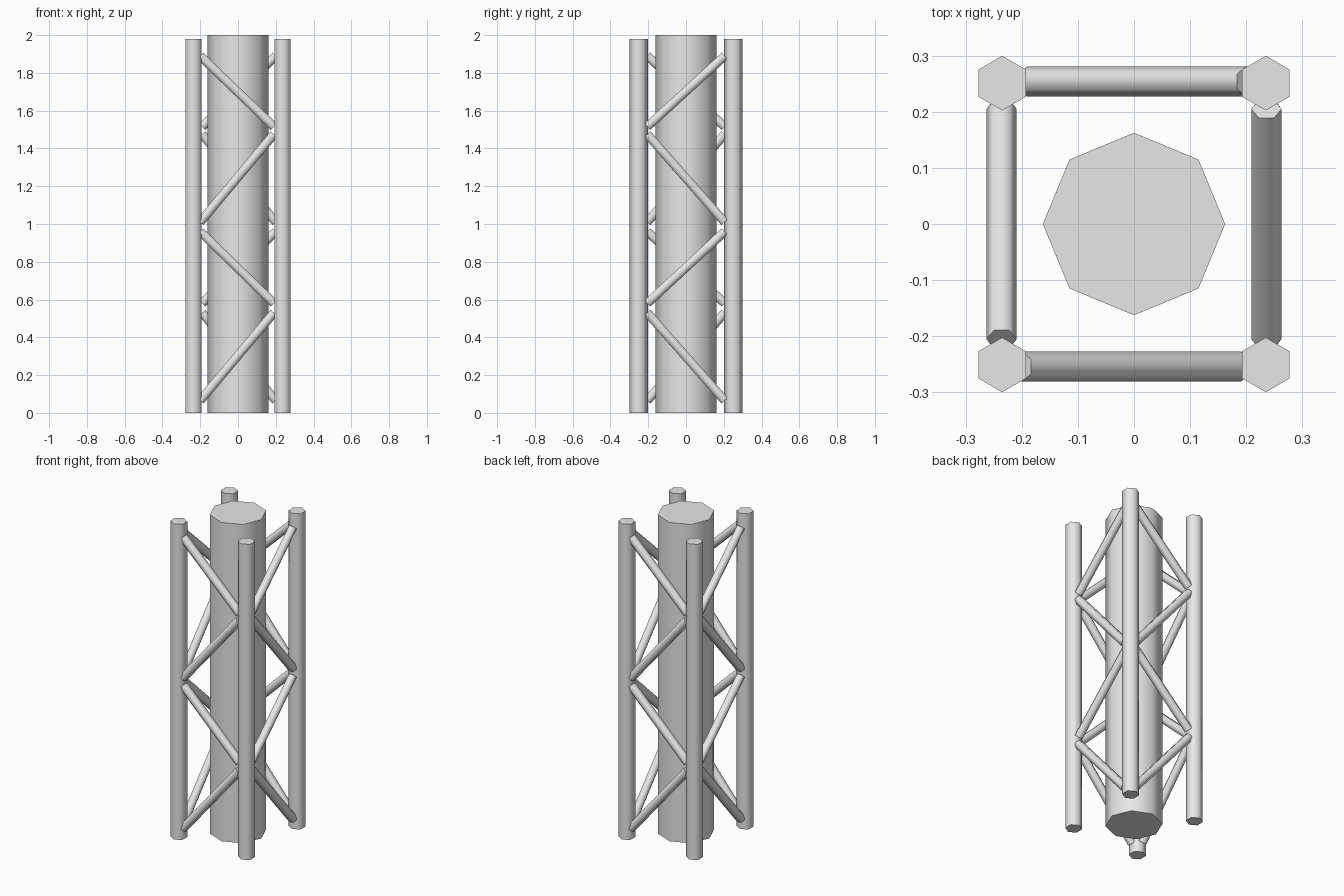
import bpy
import math
from mathutils import Matrix, Vector

cube = bpy.data.objects.get("Cube")
if cube:
    bpy.data.objects.remove(cube, do_unlink=True)

# Single plain metal colour
metal = bpy.data.materials.new("light_grey_metal")
metal.use_nodes = True
grey = (0.8, 0.8, 0.8, 1.0)
metal.diffuse_color = grey
metal.node_tree.nodes["Principled BSDF"].inputs["Base Color"].default_value = grey


def tube(name, start, end, radius, sides, ridge=(0, 1, 0)):
    """Capped prism from start to end, with one edge pointing along ridge."""
    start, end = Vector(start), Vector(end)
    axis = (end - start).normalized()
    ridge = Vector(ridge)
    frame = Matrix((ridge.cross(axis), ridge, axis)).transposed().to_4x4()
    bpy.ops.mesh.primitive_cylinder_add(
        vertices=sides, radius=radius, depth=(end - start).length)
    obj = bpy.context.object
    obj.name = name
    obj.data.transform(Matrix.Translation((start + end) / 2) @ frame)
    obj.data.materials.append(metal)
    bpy.ops.object.shade_smooth_by_angle(angle=math.radians(65))
    return obj


# Central column
tube("central_column", (0, 0, 0), (0, 0, 2), 0.1625, 8)

# Four corner posts
POST_X, POST_Y = 0.235, 0.251
for side, sx in (("right", -1), ("left", 1)):
    for end, sy in (("front", -1), ("back", 1)):
        x, y = sx * POST_X, sy * POST_Y
        tube(f"{end}_{side}_post", (x, y, 0), (x, y, 1.98), 0.0486, 6)

# Zigzag braces: heights at the outer-turn corner and at the other corner
ZIGZAG = ((0.065, 0.53), (0.96, 0.58), (1.01, 1.475), (1.89, 1.515))
for s, fb, lr in ((-1, "front", "right"), (1, "back", "left")):
    for i, (za, zb) in enumerate(ZIGZAG, 1):
        y = s * 0.254
        tube(f"{fb}_brace_{i}", (s * 0.2, y, za), (-s * 0.19, y, zb),
             0.027, 6, (0, s, 0))
        x = s * 0.236
        tube(f"{lr}_brace_{i}", (x, s * 0.205, za), (x, -s * 0.205, zb),
             0.027, 6, (s, 0, 0))
